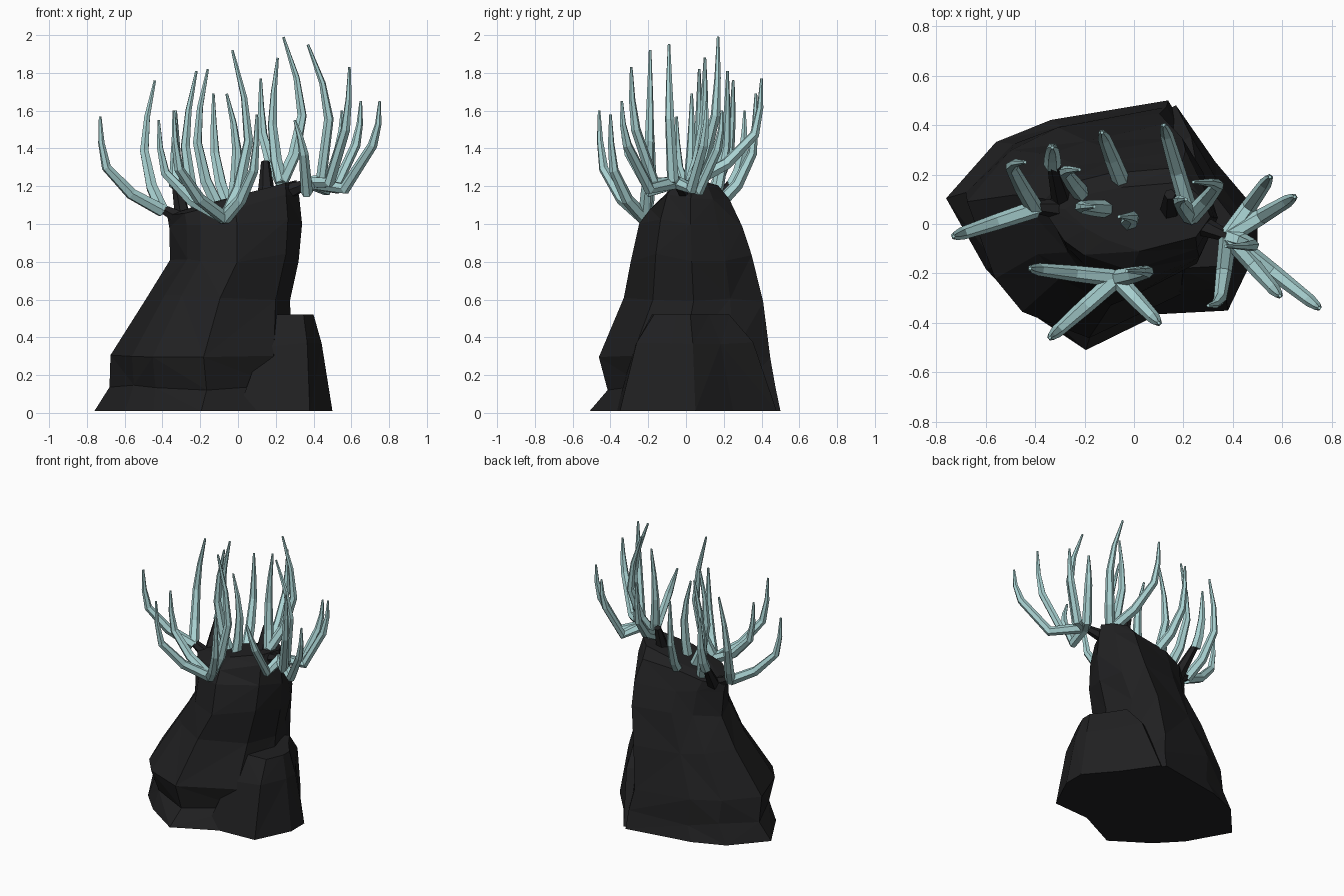
import bpy, bmesh, random
from mathutils import Vector

if "Cube" in bpy.data.objects:
    bpy.data.objects.remove(bpy.data.objects["Cube"])

random.seed(4)


def material(name, rgb):
    m = bpy.data.materials.new(name)
    m.diffuse_color = (*rgb, 1)
    m.use_nodes = True
    m.node_tree.nodes["Principled BSDF"].inputs["Base Color"].default_value = m.diffuse_color
    return m


BLACK = material("black_rock", (0.0145, 0.0145, 0.0155))
TEAL = material("pale_teal", (0.40, 0.65, 0.65))


def loft_rock(name, outline, rings, jitter, square=1):
    """Fit one plan outline to each ring box: (z, x0, x1, y0, y1)."""
    xs, ys = [p[0] for p in outline], [p[1] for p in outline]
    lx, wx, ly, wy = min(xs), max(xs) - min(xs), min(ys), max(ys) - min(ys)
    bm = bmesh.new()
    loops = []
    for i, (z, x0, x1, y0, y1) in enumerate(rings):
        loop = []
        j = jitter if 0 < i < len(rings) - 1 else 0
        tilt = max(0, z - 1)  # the top slopes up to the right
        for x, y in outline:
            u, v = (x - lx) / wx - 0.5, (y - ly) / wy - 0.5
            s = 1 - random.random() * j * 2
            if j and u < 0 and v < 0:  # fuller front left corner
                u, v = -.5 * abs(2 * u) ** square, -.5 * abs(2 * v) ** square
            loop.append(bm.verts.new(((x0 + x1) / 2 + (x1 - x0) * u * s,
                                      (y0 + y1) / 2 + (y1 - y0) * v * s,
                                      z + tilt * u + random.uniform(-j, j) * 0.8)))
        loops.append(loop)
    n = len(outline)
    for a, b in zip(loops, loops[1:]):
        for k in range(n):
            m = (k + 1) % n
            # random diagonals give irregular facets
            if random.random() < 0.5:
                bm.faces.new((a[k], a[m], b[m]))
                bm.faces.new((a[k], b[m], b[k]))
            else:
                bm.faces.new((a[k], a[m], b[k]))
                bm.faces.new((a[m], b[m], b[k]))
    bm.faces.new(loops[-1])
    bm.faces.new(loops[0][::-1])
    bmesh.ops.recalc_face_normals(bm, faces=bm.faces)
    me = bpy.data.meshes.new(name)
    bm.to_mesh(me)
    bm.free()
    me.materials.append(BLACK)
    bpy.context.collection.objects.link(bpy.data.objects.new(name, me))


def tubes(name, paths, r0, r1, mat, power=1):
    """Six-sided tapering tubes along point paths."""
    cu = bpy.data.curves.new(name, 'CURVE')
    cu.dimensions = '3D'
    cu.bevel_depth = 1
    cu.bevel_resolution = 1
    cu.use_fill_caps = True
    for path in paths:
        sp = cu.splines.new('POLY')
        sp.points.add(len(path) - 1)
        sp.use_smooth = False
        for i, p in enumerate(path):
            t = i / (len(path) - 1)
            sp.points[i].co = (*p, 1)
            sp.points[i].radius = r0 + (r1 - r0) * t ** power
    cu.materials.append(mat)
    ob = bpy.data.objects.new(name, cu)
    bpy.context.collection.objects.link(ob)
    bpy.ops.object.select_all(action='DESELECT')
    ob.select_set(True)
    bpy.context.view_layer.objects.active = ob
    bpy.ops.object.convert(target='MESH')


def arms(name, root, tips, dip=0):
    """Arms sweep out from the root, bend upward and end at (x, y, z), bowed in x."""
    root = Vector(root)
    paths = []
    for x, y, z, bow in tips:
        d = Vector((x, y, z)) - root
        path = [root]
        for out, up, b in ((.5, .18, .6), (.9, .46, 1), (.98, .72, .7), (1, 1, 0)):
            drop = dip if out == .5 else 0
            path.append(root + Vector((d.x * out + bow * b, d.y * out, d.z * up - drop)))
        paths.append(path)
    tubes(name, paths, 0.036, 0.007, TEAL, 1.5)


# main rock, leaning right
body = [(-.76, .11), (-.56, .34), (-.34, .43), (.13, .51), (.26, .28), (.33, 0),
        (.22, -.3), (-.2, -.51), (-.45, -.34), (-.6, -.18)]
loft_rock("main_rock", body, [
    (.01, -.76, .34, -.51, .50),
    (.13, -.69, .33, -.43, .49),
    (.31, -.69, .30, -.49, .47),
    (.60, -.49, .28, -.33, .41),
    (.82, -.36, .33, -.30, .36),
    (1.0, -.37, .34, -.25, .30),
    (1.1, -.38, .33, -.19, .24),
    (1.155, -.28, .31, -.11, .17)], 0.03, 0.75)

# lower boulder on the right
boulder = [(0, -.37), (.38, -.35), (.5, -.1), (.5, .05), (.33, .25), (.17, .48), (0, .4)]
loft_rock("side_boulder", boulder, [
    (.01, 0, .50, -.37, .48),
    (.36, .12, .445, -.28, .36),
    (.52, .18, .40, -.18, .23)], 0.02)

# dark stubs that carry the arms
tubes("rock_stubs", [
    [(.15, .06, 1.17), (.145, .12, 1.33)],
    [(-.29, .10, 1.03), (-.33, .25, 1.23)],
    [(-.28, .06, 1.02), (-.42, .07, 1.09)],
    [(.26, 0, 1.17), (.38, -.05, 1.22)]], 0.045, 0.023, BLACK)

# teal arm clusters
arms("front_arms", (-.07, -.22, 1.03),
     [(-.34, -.46, 1.6, 0), (-.42, -.18, 1.55, 0), (.1, -.4, 1.58, 0), (-.03, -.19, 1.92, .09)])
arms("right_arms", (.38, -.05, 1.22),
     [(.3, -.33, 1.55, .04), (.59, -.29, 1.83, 0), (.75, -.34, 1.65, 0),
      (.65, .11, 1.65, 0), (.55, .19, 1.6, 0), (.37, -.09, 1.95, .11)], 0.11)
arms("top_right_arms", (.23, .03, 1.22),
     [(.24, .17, 1.99, .1), (.21, .1, 1.88, -.03), (.12, .4, 1.77, 0)])
arms("left_arms", (-.4, .06, 1.07), [(-.73, -.05, 1.57, 0), (-.44, .25, 1.76, -.06)])
arms("back_arm", (-.05, .17, 1.1), [(-.13, .37, 1.69, 0)])
arms("middle_arm", (-.11, .06, 1.1), [(-.16, .07, 1.82, -.06)])
arms("centre_arm", (-.02, .01, 1.14), [(-.06, .03, 1.69, .05)])
arms("back_left_arm", (-.21, .12, 1.07), [(-.22, .22, 1.81, -.06)])
arms("stub_arm", (-.33, .24, 1.2), [(-.33, .31, 1.6, 0)])
